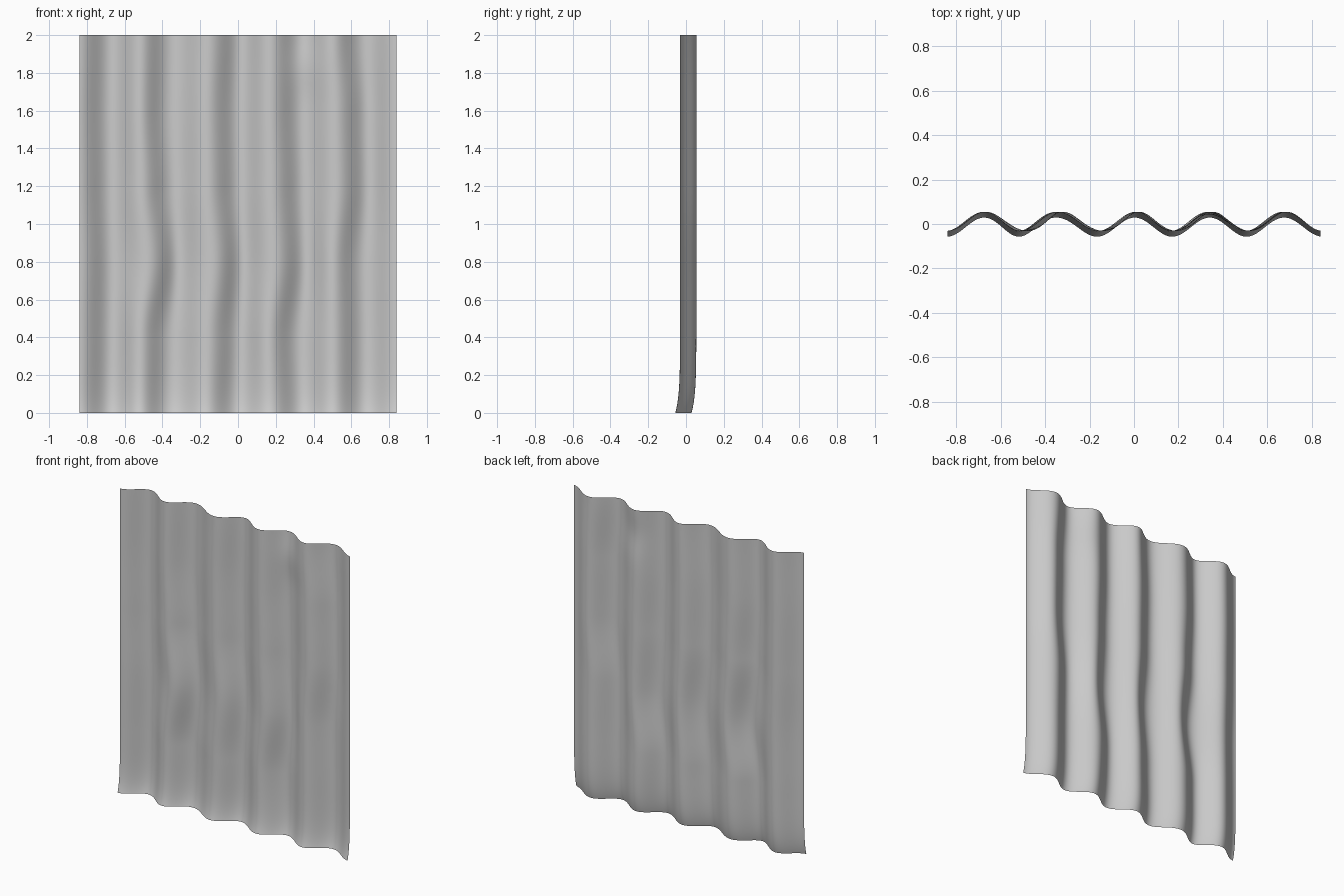
import bpy, bmesh, math

if "Cube" in bpy.data.objects:
    bpy.data.objects.remove(bpy.data.objects["Cube"])

WIDTH, HEIGHT = 1.68, 2.0
PERIOD, AMP, MID = 0.338, 0.043, 0.012

# Sideways drift of each fold flank: centre x, then drift at z = 0, 0.4, 0.8, 1.2, 1.6, 2.0
FLANKS = [
    (-0.76, (0, .004, .008, 0, -.004, 0)),
    (-0.43, (-.02, -.015, .03, -.005, -.02, -.015)),
    (-0.08, (0, .01, .035, .01, .005, .015)),
    (0.26, (0, -.01, .025, .01, .0, .0)),
    (0.59, (-.005, -.005, -.01, .015, .01, -.01)),
]


def along(values, z):
    """Smooth interpolation of evenly spaced values up the height."""
    t = z / HEIGHT * (len(values) - 1)
    i = min(max(int(t), 0), len(values) - 2)
    f = min(max(t - i, 0), 1)
    f = f * f * (3 - 2 * f)
    return values[i] * (1 - f) + values[i + 1] * f


def drift(x, z):
    return sum(along(v, z) * math.exp(-((x - c) / 0.14) ** 2) for c, v in FLANKS)


def cloth_y(x, z):
    phase = 2 * math.pi * (x - drift(x, z) - 0.003) / PERIOD
    y = MID + AMP * math.cos(phase)
    # Soft dent near the upper right
    y -= 0.012 * math.exp(-((x - 0.36) / 0.09) ** 2 - ((z - 1.84) / 0.13) ** 2)
    # Hem kicks forward at the floor
    return y - 0.026 * math.exp(-z / 0.09)


# Curtain sheet: a fine grid pushed into vertical folds
bm = bmesh.new()
bmesh.ops.create_grid(bm, x_segments=140, y_segments=90, size=1)
for v in bm.verts:
    x = v.co.x * WIDTH / 2
    # Rows packed closer together near the hem
    z = HEIGHT * ((v.co.y + 1) / 2) ** 1.3
    v.co = (x, cloth_y(x, z), z)
for f in bm.faces:
    f.smooth = True
mesh = bpy.data.meshes.new("curtain")
bm.to_mesh(mesh)
bm.free()
curtain = bpy.data.objects.new("curtain", mesh)
bpy.context.collection.objects.link(curtain)
